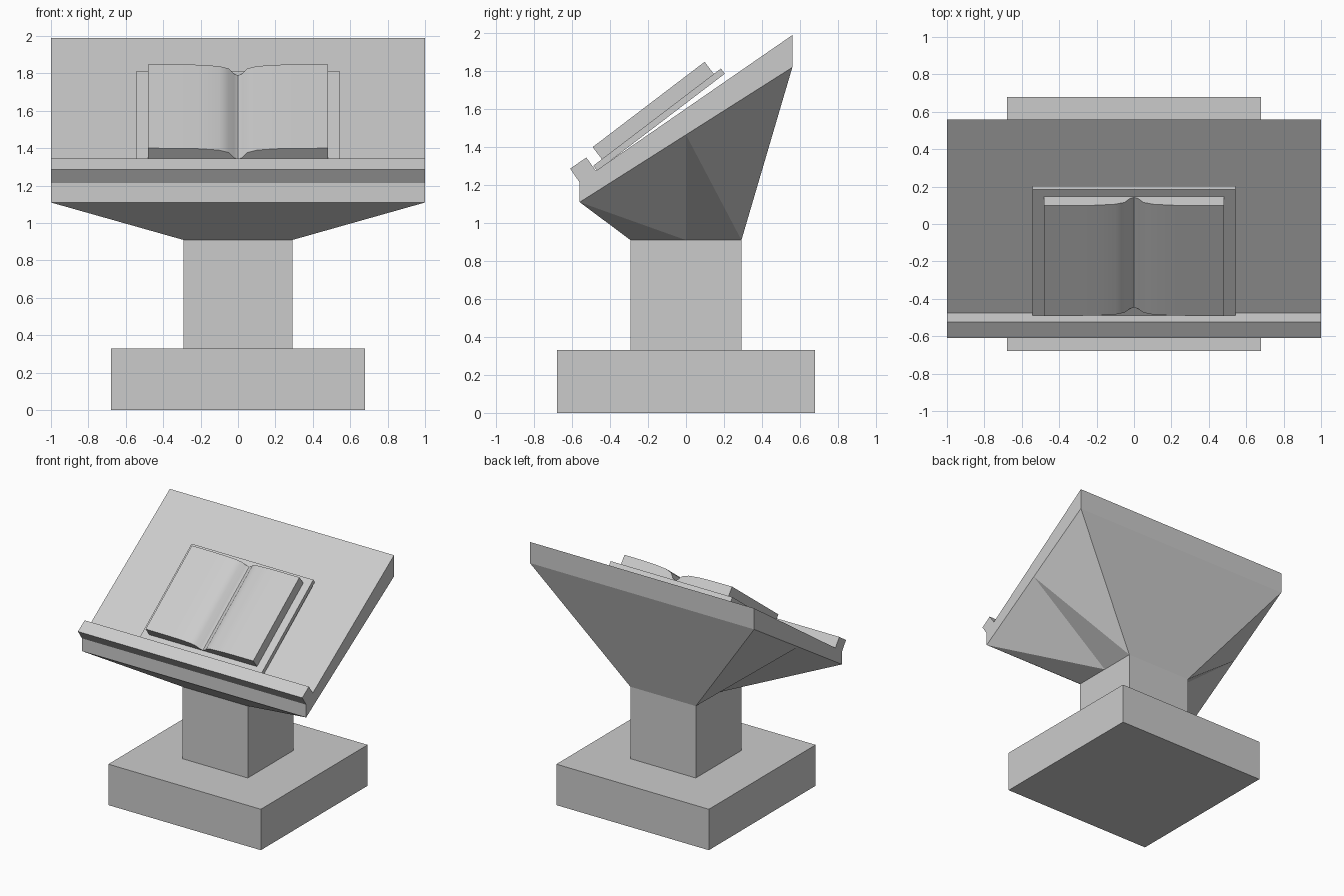
import bpy, math
from mathutils import Matrix

cube = bpy.data.objects.get("Cube")
if cube:
    bpy.data.objects.remove(cube, do_unlink=True)

GREY = (0.6, 0.6, 0.6, 1)
stone = bpy.data.materials.new("light_grey")
stone.use_nodes = True
stone.diffuse_color = GREY
stone.node_tree.nodes["Principled BSDF"].inputs["Base Color"].default_value = GREY


def make(name, verts, faces):
    mesh = bpy.data.meshes.new(name)
    mesh.from_pydata(verts, [], faces)
    mesh.materials.append(stone)
    obj = bpy.data.objects.new(name, mesh)
    bpy.context.collection.objects.link(obj)
    return obj


def prism(name, start, end):
    """Solid between two matching rings, wound outwards from the start ring."""
    n = len(start)
    sides = [(i, (i + 1) % n, n + (i + 1) % n, n + i) for i in range(n)]
    caps = [tuple(reversed(range(n))), tuple(range(n, 2 * n))]
    return make(name, start + end, sides + caps)


def block(name, half, z0, z1):
    ring = [(-half, -half), (half, -half), (half, half), (-half, half)]
    return prism(name, [(x, y, z0) for x, y in ring], [(x, y, z1) for x, y in ring])


# Square foot and column
block("base", 0.68, 0, 0.33)
block("column", 0.292, 0.33, 0.91)

# Sloping desk with a raised ledge along the front
side = [(-0.56, 1.11), (0.56, 1.82), (0.56, 1.99), (-0.475, 1.275),
        (-0.525, 1.345), (-0.61, 1.287), (-0.56, 1.213)]
prism("desk_top", [(-1, y, z) for y, z in side], [(1, y, z) for y, z in side])

# Flared support: each side folds at its middle
half = 0.292
flare = []
for s in (1, -1):
    flare += [(s * half, -half, 0.91), (s * half, 0, 0.91), (s * half, half, 0.91),
              (s, -0.56, 1.11), (s, 0, 1.465), (s, 0.56, 1.82)]
left = [(0, 1, 3), (1, 4, 3), (1, 2, 4), (2, 5, 4)]
right = [tuple(i + 6 for i in reversed(f)) for f in left]
make("flared_support", flare, left + right + [(6, 0, 3, 9), (2, 8, 11, 5)])

# Open book, tilted a little steeper than the desk
tilt = Matrix.Rotation(math.atan2(0.449, 0.59), 4, 'X')


def tilted(name, outline, length, y, z):
    obj = prism(name, [(x, 0, h) for x, h in outline],
                [(x, length, h) for x, h in outline])
    obj.data.transform(Matrix.Translation((0, y, z)) @ tilt)
    return obj


tilted("book_cover", [(-0.543, 0), (0.543, 0), (0.543, 0.034), (-0.543, 0.034)],
       0.845, -0.468, 1.275)

page = [(0.48, 0.082), (0.3, 0.081), (0.2, 0.078), (0.1, 0.069),
        (0.05, 0.053), (0.022, 0.018)]
outline = [(-0.48, 0), (0.48, 0)] + page + [(0, 0.008)]
outline += [(-x, h) for x, h in reversed(page)]
pages = tilted("book_pages", outline, 0.741, -0.442, 1.335)
bpy.ops.object.select_all(action='DESELECT')
pages.select_set(True)
bpy.context.view_layer.objects.active = pages
bpy.ops.object.shade_smooth_by_angle(angle=math.radians(40))
